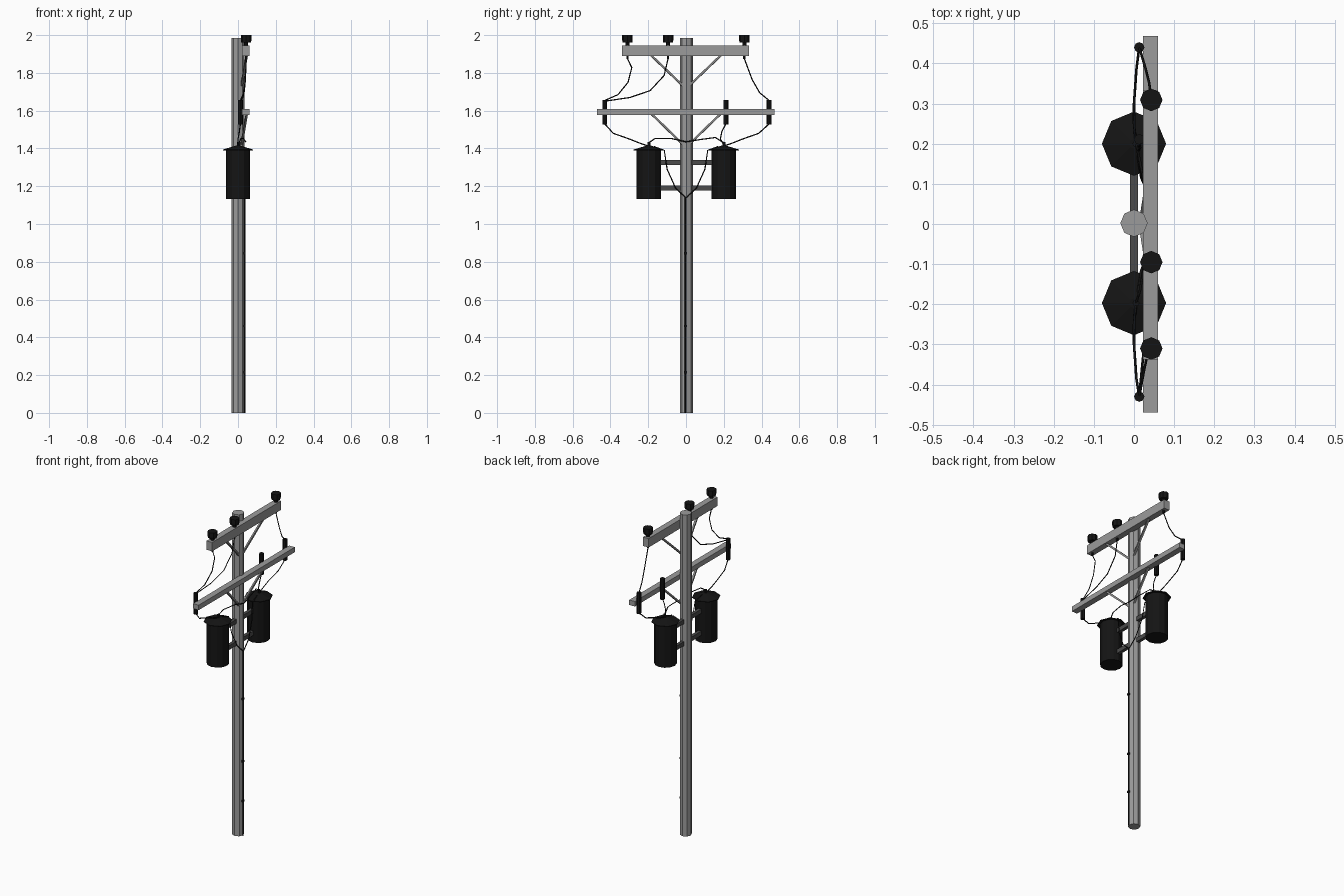
import bpy, math
from mathutils import Vector

if "Cube" in bpy.data.objects:
    bpy.data.objects.remove(bpy.data.objects["Cube"])


def mat(name, v):
    m = bpy.data.materials.new(name)
    m.diffuse_color = (v, v, v, 1)
    m.use_nodes = True
    m.node_tree.nodes["Principled BSDF"].inputs["Base Color"].default_value = m.diffuse_color
    return m


GREY = mat("weathered_grey", 0.33)
STEEL = mat("dark_steel", 0.07)
BRACE = mat("brace_grey", 0.25)
BLACK = mat("black", 0.007)


def add_mesh(name, verts, faces, m):
    me = bpy.data.meshes.new(name)
    me.from_pydata(verts, [], faces)
    me.materials.append(m)
    ob = bpy.data.objects.new(name, me)
    bpy.context.collection.objects.link(ob)
    return ob


def lathe(name, x, y, profile, m, n=8):
    """Closed solid of revolution from (radius, z) points, bottom to top."""
    verts, faces = [], []
    for r, z in profile:
        for i in range(n):
            a = 2 * math.pi * i / n
            verts.append((x + r * math.cos(a), y + r * math.sin(a), z))
    for k in range(len(profile) - 1):
        for i in range(n):
            j = (i + 1) % n
            faces.append((k * n + i, k * n + j, k * n + n + j, k * n + n + i))
    top = (len(profile) - 1) * n
    faces.append(tuple(reversed(range(n))))
    faces.append(tuple(range(top, top + n)))
    return add_mesh(name, verts, faces, m)


def box(name, lo, hi, m):
    v = [(x, y, z) for z in (lo[2], hi[2]) for y in (lo[1], hi[1]) for x in (lo[0], hi[0])]
    f = [(0, 2, 3, 1), (4, 5, 7, 6), (0, 1, 5, 4), (2, 6, 7, 3), (0, 4, 6, 2), (1, 3, 7, 5)]
    return add_mesh(name, v, f, m)


def strut(name, a, b, w, m):
    """Square bar between two points."""
    a, b = Vector(a), Vector(b)
    q = (b - a).to_track_quat('Z', 'X')
    h, n = w / 2, (b - a).length
    ob = box(name, (-h, -h, 0), (h, h, n), m)
    ob.data.transform(q.to_matrix().to_4x4())
    ob.location = a
    return ob


def wire(name, pts, r=0.0032):
    cu = bpy.data.curves.new(name, 'CURVE')
    cu.dimensions = '3D'
    cu.bevel_depth = r
    cu.bevel_resolution = 0
    cu.use_fill_caps = True
    sp = cu.splines.new('POLY')
    sp.points.add(len(pts) - 1)
    for p, c in zip(sp.points, pts):
        p.co = (*c, 1)
    cu.materials.append(BLACK)
    ob = bpy.data.objects.new(name, cu)
    bpy.context.collection.objects.link(ob)


# pole and crossarms
lathe("pole", 0, 0.002, [(0.034, 0), (0.034, 1.985)], GREY)
box("upper_crossarm", (0.022, -0.338, 1.89), (0.06, 0.334, 1.945), GREY)
box("lower_crossarm", (0.022, -0.47, 1.577), (0.06, 0.468, 1.608), GREY)

# diagonal braces
for s, side in ((-1, "left"), (1, "right")):
    strut("upper_brace_" + side, (0.02, s * 0.02, 1.735), (0.046, s * 0.185, 1.893), 0.011, BRACE)
    strut("lower_brace_" + side, (0.02, s * 0.02, 1.425), (0.046, s * 0.18, 1.58), 0.011, BRACE)

# insulators on the upper arm
for i, y in enumerate((-0.31, -0.095, 0.309)):
    lathe(f"top_insulator_{i}", 0.043, y,
          [(0.011, 1.94), (0.011, 1.962), (0.026, 1.962), (0.028, 1.975), (0.028, 2.0)], BLACK)
    lathe(f"insulator_bolt_{i}", 0.043, y, [(0.007, 1.874), (0.007, 1.895)], BLACK, 6)

# fuse cutouts behind the lower arm
for i, y in enumerate((-0.43, 0.211, 0.44)):
    lathe(f"fuse_cutout_{i}", 0.013, y, [(0.013, 1.527), (0.013, 1.657)], BLACK)

# transformers with conical lid and bushing
for y, side in ((-0.197, "left"), (0.2, "right")):
    lathe("transformer_tank_" + side, 0, y, [(0.064, 1.132), (0.064, 1.395)], BLACK, 12)
    lathe("transformer_lid_" + side, 0, y, [(0.08, 1.39), (0.08, 1.394), (0.012, 1.415)], BLACK)
    lathe("transformer_bushing_" + side, 0.005, y, [(0.009, 1.41), (0.009, 1.433)], BLACK, 6)

# mounting brackets
for z, n in ((1.19, "lower"), (1.326, "upper")):
    box(n + "_bracket", (-0.01, -0.15, z - 0.013), (0.01, 0.15, z + 0.013), STEEL)

# wires from the upper arm to the cutouts
wire("feed_wire_a", [(0.043, -0.31, 1.875), (0.042, -0.287, 1.828), (0.038, -0.307, 1.75),
                     (0.026, -0.36, 1.685), (0.013, -0.43, 1.654)])
wire("feed_wire_b", [(0.043, -0.095, 1.875), (0.04, -0.116, 1.786), (0.034, -0.19, 1.706),
                     (0.026, -0.296, 1.67), (0.013, -0.43, 1.65)])
wire("feed_wire_c", [(0.043, 0.309, 1.875), (0.038, 0.35, 1.765), (0.028, 0.39, 1.695),
                     (0.013, 0.44, 1.654)])

# wires from the cutouts to the transformers
for s, e, side in ((-1, -0.43, "left"), (1, 0.44, "right")):
    wire("drop_wire_" + side, [(0.013, e, 1.53), (0.006, s * 0.385, 1.48), (0, s * 0.3, 1.45),
                               (0, s * 0.25, 1.43), (0.005, s * 0.2, 1.413)])
wire("drop_wire_middle", [(0.013, 0.211, 1.53), (0.015, 0.19, 1.49), (0.012, 0.182, 1.45),
                          (0.005, 0.2, 1.42)])
wire("link_wire", [(0.005, -0.197, 1.43), (0.015, -0.165, 1.452), (0.03, -0.075, 1.452),
                   (0.041, 0, 1.435), (0.03, 0.075, 1.447), (0.015, 0.155, 1.458),
                   (0.005, 0.2, 1.43)])

# ground wires meeting on the pole, with clamps
for s, side in ((-1, "left"), (1, "right")):
    wire("ground_lead_" + side, [(0.01, s * 0.17, 1.41), (0.018, s * 0.115, 1.39), (0.025, s * 0.1, 1.29),
                                 (0.034, s * 0.055, 1.19), (0.037, 0, 1.138)])
wire("ground_wire", [(0.036, -0.004, 1.14), (0.036, -0.004, 0.0)])
for i, z in enumerate((0.215, 0.46, 0.845)):
    box(f"ground_clamp_{i}", (0.03, -0.011, z - 0.006), (0.041, 0.004, z + 0.006), BLACK)
